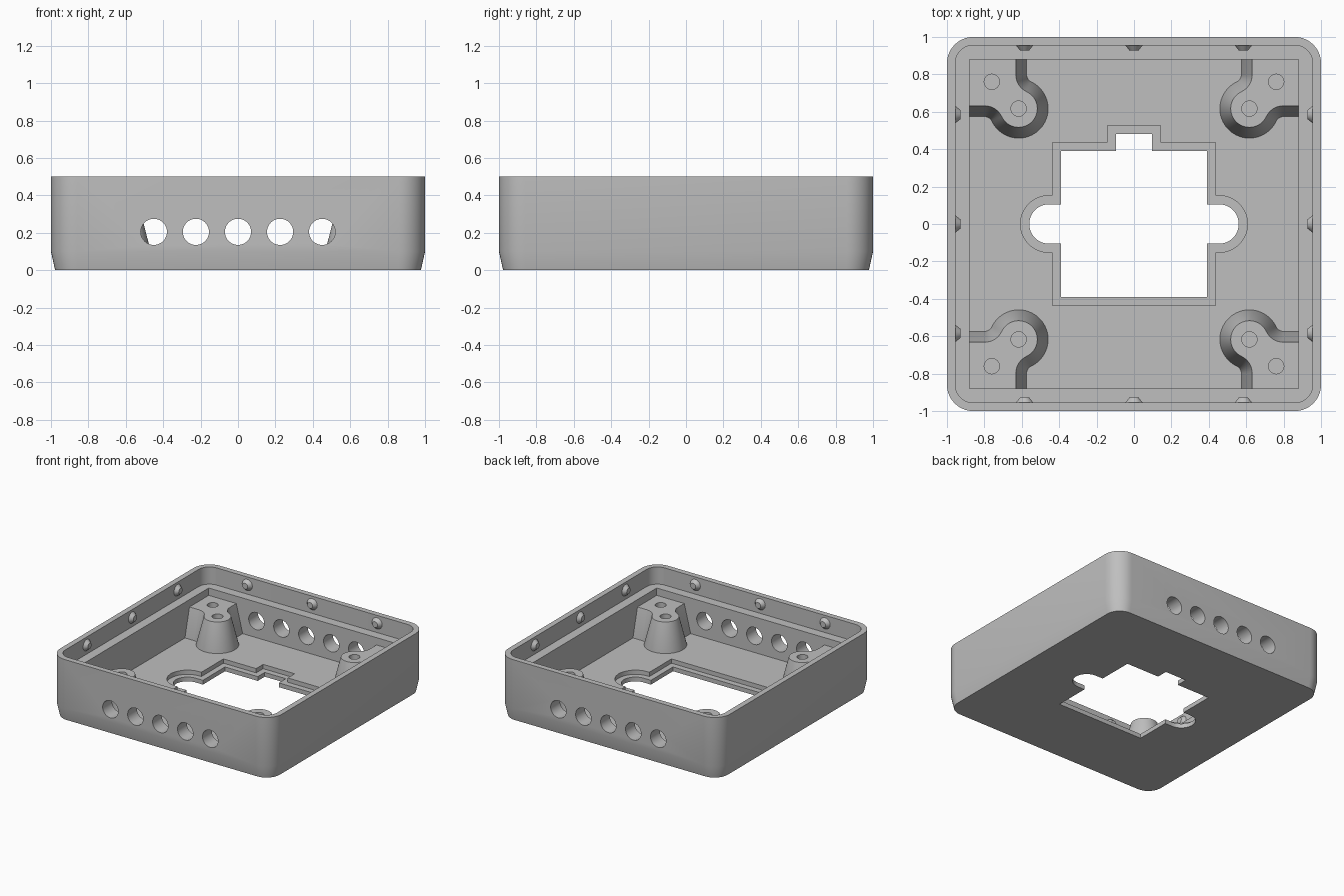
import bpy, bmesh, math
from math import cos, sin, radians, atan2, hypot
from mathutils import Matrix

cube = bpy.data.objects.get("Cube")
if cube:
    bpy.data.objects.remove(cube, do_unlink=True)

grey = bpy.data.materials.new("plain grey")
grey.use_nodes = True
COLOR = (0.52, 0.52, 0.52, 1)
grey.diffuse_color = COLOR
grey.node_tree.nodes["Principled BSDF"].inputs["Base Color"].default_value = COLOR

FLOOR, LEDGE, TOP = 0.07, 0.36, 0.5


def arc(cx, cy, r, a0, a1, n):
    """Points on an arc, angles in degrees."""
    step = radians(a1 - a0) / n
    return [(cx + r * cos(radians(a0) + step * i),
             cy + r * sin(radians(a0) + step * i)) for i in range(n + 1)]


def rounded_square(half, r):
    c = half - r
    pts = []
    for k, (sx, sy) in enumerate(((1, 1), (-1, 1), (-1, -1), (1, -1))):
        pts += arc(sx * c, sy * c, r, 90 * k, 90 * k + 90, 10)
    return pts


def square(half):
    return [(half, half), (-half, half), (-half, -half), (half, -half)]


def loft(name, rings):
    """Closed solid through (outline, z) rings with equal point counts."""
    bm = bmesh.new()
    loops = [[bm.verts.new((x, y, z)) for x, y in pts] for pts, z in rings]
    n = len(loops[0])
    for lo, hi in zip(loops, loops[1:]):
        for i in range(n):
            bm.faces.new((lo[i], lo[(i + 1) % n], hi[(i + 1) % n], hi[i]))
    bm.faces.new(loops[0][::-1])
    bm.faces.new(loops[-1])
    bmesh.ops.recalc_face_normals(bm, faces=bm.faces)
    return finish(name, bm)


def cone(name, r1, r2, depth, matrix, sides=32):
    bm = bmesh.new()
    bmesh.ops.create_cone(bm, cap_ends=True, segments=sides, radius1=r1,
                          radius2=r2, depth=depth, matrix=matrix)
    return finish(name, bm)


def finish(name, bm):
    mesh = bpy.data.meshes.new(name)
    bm.to_mesh(mesh)
    bm.free()
    mesh.materials.append(grey)
    obj = bpy.data.objects.new(name, mesh)
    bpy.context.collection.objects.link(obj)
    return obj


def activate(obj):
    bpy.ops.object.select_all(action='DESELECT')
    obj.select_set(True)
    bpy.context.view_layer.objects.active = obj


def cut(obj, cutter):
    cutter.hide_render = True
    mod = obj.modifiers.new("cut", 'BOOLEAN')
    mod.operation, mod.solver, mod.object = 'DIFFERENCE', 'EXACT', cutter
    activate(obj)
    bpy.ops.object.modifier_apply(modifier=mod.name)
    bpy.data.objects.remove(cutter, do_unlink=True)


def smooth(obj):
    activate(obj)
    bpy.ops.object.shade_smooth_by_angle(angle=radians(30))


# Tray: rounded box with a tapered foot, hollowed with a stepped lip
tray = loft("tray", [(rounded_square(0.978, 0.12), 0),
                     (rounded_square(1, 0.14), 0.1),
                     (rounded_square(1, 0.14), TOP)])
cut(tray, loft("lip_cutter", [(rounded_square(0.955, 0.095), LEDGE),
                              (rounded_square(0.955, 0.095), TOP + 0.1)]))
cut(tray, loft("cavity_cutter", [(square(0.88), FLOOR), (square(0.88), TOP)]))


# Floor opening: square with round ears and one notch, plus a shallow rebate
def opening(d):
    a, w, r = 0.39 + d, 0.095 + d, 0.105 + d
    return ([(a, a), (w, a), (w, 0.48 + d), (-w, 0.48 + d), (-w, a), (-a, a)]
            + [(-a, r)] + arc(-0.455, 0, r, 90, 270, 24) + [(-a, -r)]
            + [(-a, -a), (a, -a), (a, -r)]
            + arc(0.455, 0, r, -90, 90, 24) + [(a, r)])


cut(tray, loft("rebate_cutter", [(opening(0.047), FLOOR / 2), (opening(0.047), 0.2)]))
cut(tray, loft("opening_cutter", [(opening(0), -0.1), (opening(0), 0.2)]))

# Round holes through the front and back walls
for i in range(-2, 3):
    turn = Matrix.Translation((0.225 * i, 0, 0.205)) @ Matrix.Rotation(radians(90), 4, 'X')
    cut(tray, cone("wall_hole_cutter", 0.07, 0.07, 3, turn, 40))
smooth(tray)


# Corner mounts: drafted post blended into a corner block, with two blind holes
POST, WEB, FILLET, REACH = 0.617, 0.015, 0.1, 0.3


def mount_outline(d, sx, sy):
    cv = WEB - FILLET
    cu = math.sqrt((0.1 + FILLET) ** 2 - cv ** 2)
    a = math.degrees(atan2(-cv, cu))
    neck = arc(cu, cv, FILLET - d, 90, 180 - a, 8)
    post = arc(0, 0, 0.1 + d, -a, a - 270, 36)
    pts = [(REACH, REACH), (REACH, WEB - d)] + neck + post[1:-1]
    pts += [(v, u) for u, v in reversed(neck)] + [(WEB - d, REACH)]
    return [(sx * (POST + u), sy * (POST + v)) for u, v in pts]


for sx, side in ((1, "left"), (-1, "right")):
    for sy, end in ((1, "back"), (-1, "front")):
        mount = loft(f"{end}_{side}_mount", [(mount_outline(0.058, sx, sy), FLOOR / 2),
                                             (mount_outline(0.058, sx, sy), FLOOR),
                                             (mount_outline(0, sx, sy), 0.3)])
        for p in (POST, 0.76):
            spot = Matrix.Translation((sx * p, sy * p, 0.25))
            cut(mount, cone("screw_hole_cutter", 0.041, 0.041, 0.26, spot))
        smooth(mount)

# Snap bumps on the inside of the lip, three per wall
for k, wall in enumerate(("left", "back", "right", "front")):
    for j, offset in enumerate((-0.585, 0, 0.585)):
        place = (Matrix.Rotation(radians(90 * k), 4, 'Z')
                 @ Matrix.Translation((0.945, offset, 0.435))
                 @ Matrix.Rotation(radians(-90), 4, 'Y'))
        smooth(cone(f"{wall}_snap_bump_{j + 1}", 0.052, 0.024, 0.036, place, 24))
